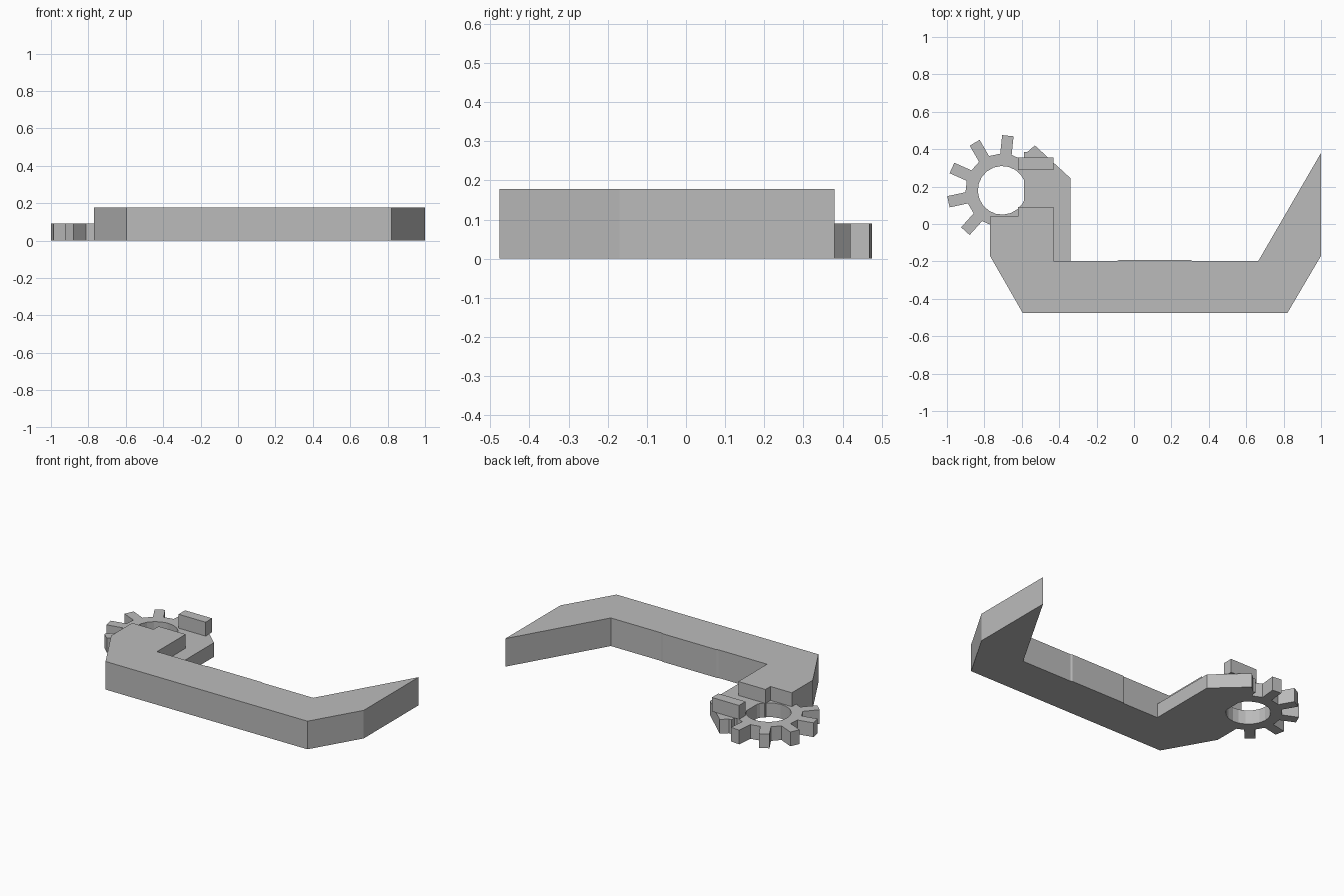
import bpy, bmesh
from math import radians, cos, sin

cube = bpy.data.objects.get("Cube")
if cube:
    bpy.data.objects.remove(cube, do_unlink=True)

GREY = (0.5, 0.5, 0.5, 1)
mat = bpy.data.materials.new("plain grey")
mat.use_nodes = True
mat.diffuse_color = GREY
mat.node_tree.nodes["Principled BSDF"].inputs["Base Color"].default_value = GREY

FULL, HALF = 0.178, 0.09


def finish(bm, name):
    bmesh.ops.recalc_face_normals(bm, faces=bm.faces)
    mesh = bpy.data.meshes.new(name)
    bm.to_mesh(mesh)
    bm.free()
    mesh.materials.append(mat)
    obj = bpy.data.objects.new(name, mesh)
    bpy.context.collection.objects.link(obj)
    return obj


def slab(name, outline, z0, z1):
    """Extrude a flat outline from z0 up to z1."""
    bm = bmesh.new()
    face = bm.faces.new([bm.verts.new((x, y, z0)) for x, y in outline])
    top = bmesh.ops.extrude_face_region(bm, geom=[face], use_keep_orig=True)
    verts = [v for v in top["geom"] if isinstance(v, bmesh.types.BMVert)]
    bmesh.ops.translate(bm, verts=verts, vec=(0, 0, z1 - z0))
    return finish(bm, name)


def gear(name, center, hole_r, rim_r, tooth, count, phase, height):
    """Ring whose every second outer face is pulled out into a tooth."""
    bm = bmesh.new()
    n = count * 2
    step = 360 / n
    rings = []
    for r, z in ((hole_r, 0), (rim_r, 0), (rim_r, height), (hole_r, height)):
        angles = [radians(phase + (i - 0.5) * step) for i in range(n)]
        rings.append([bm.verts.new((center[0] + r * cos(a), center[1] + r * sin(a), z))
                      for a in angles])
    outer = []
    for k in range(4):
        a, b = rings[k], rings[(k + 1) % 4]
        for i in range(n):
            j = (i + 1) % n
            f = bm.faces.new((a[i], a[j], b[j], b[i]))
            if k == 1 and i % 2 == 0:
                outer.append(f)
    bmesh.ops.recalc_face_normals(bm, faces=bm.faces)
    for f in bmesh.ops.extrude_discrete_faces(bm, faces=outer)["faces"]:
        bmesh.ops.translate(bm, verts=f.verts, vec=f.normal * tooth)
    return finish(bm, name)


# Thick handle bar with the pointed hook on the left
slab("hooked_bar", [
    (-0.595, -0.476), (0.82, -0.476), (1.0, -0.17), (1.0, 0.38),
    (0.665, -0.197), (0.31, -0.197), (0.3, -0.192), (-0.08, -0.192),
    (-0.09, -0.197), (-0.43, -0.197), (-0.43, 0.09), (-0.62, 0.09),
    (-0.62, 0.04), (-0.77, 0.04), (-0.77, -0.17)], 0, FULL)

# Thin plate beside the gear
slab("side_plate", [
    (-0.43, -0.197), (-0.34, -0.197), (-0.34, 0.245), (-0.53, 0.42),
    (-0.57, 0.385), (-0.588, 0.385), (-0.588, 0.09), (-0.43, 0.09)], 0, HALF)

# Raised stop block on the plate
slab("stop_block", [
    (-0.62, 0.29), (-0.43, 0.29), (-0.43, 0.355), (-0.62, 0.355)], HALF, FULL)

# Toothed ring
gear("gear_ring", (-0.705, 0.18), 0.13, 0.196, 0.1, 10, 84, HALF)
